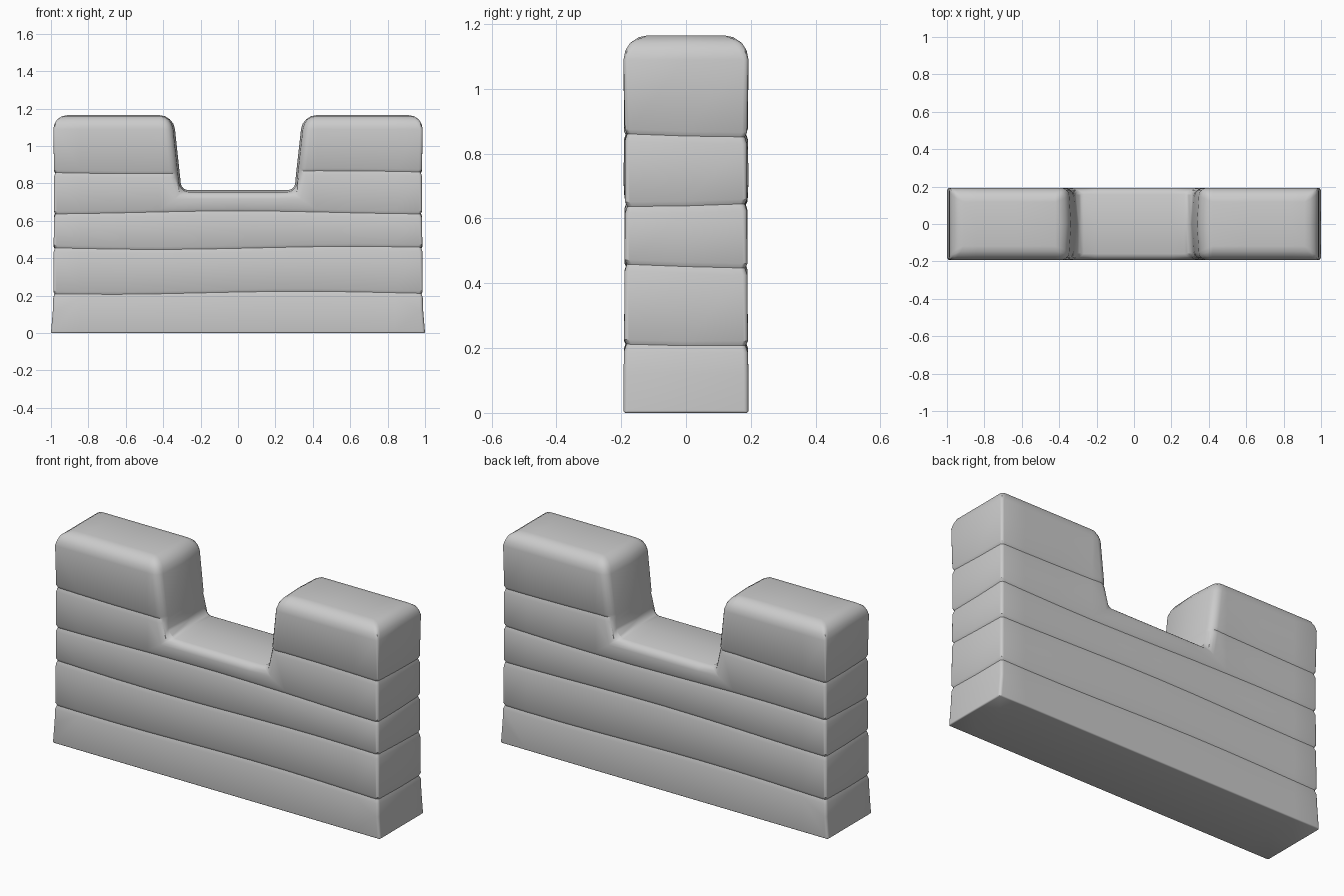
import bpy
import bmesh
import math
import random

random.seed(4)
if "Cube" in bpy.data.objects:
    bpy.data.objects.remove(bpy.data.objects["Cube"])

HALF_DEPTH, TOP, FLOOR = 0.193, 1.165, 0.765
COURSES = (0.215, 0.455, 0.645, 0.86)

stone = bpy.data.materials.new("light grey stone")
stone.use_nodes = True
grey = (0.6, 0.6, 0.6, 1)
stone.diffuse_color = grey
stone.node_tree.nodes["Principled BSDF"].inputs["Base Color"].default_value = grey

# Wall outline with a notch between two merlons
right_half = [(1, 0), (0.99, 0.12), (0.987, TOP), (0.345, TOP), (0.302, FLOOR)]
outline = right_half + [(-x, z) for x, z in reversed(right_half)]

bm = bmesh.new()
front = bm.faces.new([bm.verts.new((x, -HALF_DEPTH, z)) for x, z in outline])
back = bmesh.ops.extrude_face_region(bm, geom=[front], use_keep_orig=True)
for v in back["geom"]:
    if isinstance(v, bmesh.types.BMVert):
        v.co.y = HALF_DEPTH
bmesh.ops.recalc_face_normals(bm, faces=bm.faces)


# Soft weathered edges: widest round the merlon tops
def edge_weight(edge):
    a, b = (v.co for v in edge.verts)
    low, high = min(a.z, b.z), max(a.z, b.z)
    inner = max(abs(a.x), abs(b.x)) < 0.4
    if low > TOP - 0.01:
        return 1.0
    if inner and high > TOP - 0.01:
        return 0.5
    if inner:
        return 0.45
    if high < 0.01:
        return 0.1
    if abs(a.y - b.y) > 0.1:
        return 0.0
    return 0.2


weights = bm.edges.layers.float.new("bevel_weight_edge")
for edge in bm.edges:
    edge[weights] = edge_weight(edge)

mesh = bpy.data.meshes.new("battlement_wall")
bm.to_mesh(mesh)
bm.free()
wall = bpy.data.objects.new("battlement_wall", mesh)
bpy.context.collection.objects.link(wall)
bevel = wall.modifiers.new("rounded edges", "BEVEL")
bevel.limit_method = "WEIGHT"
bevel.width = 0.075
bevel.segments = 4

# Bake the bevel so the courses can be cut through it
bpy.context.view_layer.update()
bm = bmesh.new()
bm.from_object(wall, bpy.context.evaluated_depsgraph_get())
wall.modifiers.clear()


def cut(point, normal):
    bmesh.ops.bisect_plane(bm, geom=bm.verts[:] + bm.edges[:] + bm.faces[:],
                           plane_co=point, plane_no=normal, dist=1e-5)


for i in range(-4, 5):
    cut((i * 0.21, 0, 0), (1, 0, 0))
cut((0, 0, 0), (0, 1, 0))

# Shallow, slightly uneven joints between the stone courses
for z in COURSES:
    for offset in (-0.022, 0, 0.014):
        cut((0, 0, z + offset), (0, 0, 1))
    joint = [v for v in bm.verts if abs(v.co.z - z) < 0.03]
    phase = random.uniform(0, math.tau)
    for v in joint:
        depth = 0.009 if abs(v.co.z - z) < 0.002 else -0.002
        if abs(v.co.y) > 0.14:
            v.co.y -= math.copysign(depth, v.co.y)
        if abs(v.co.x) > 0.95:
            v.co.x -= math.copysign(depth, v.co.x)
        v.co.z += 0.008 * math.sin(3 * v.co.x + 5 * v.co.y + phase)

# Crown the notch floor and bow the merlon sides toward the middle
for v in bm.verts:
    if abs(v.co.x) < 0.4 and v.co.z > 0.7:
        edge = (v.co.y / HALF_DEPTH) ** 2
        if v.co.z < 0.78:
            v.co.z -= 0.015 * edge
        elif abs(v.co.x) > 0.28:
            v.co.x += math.copysign(0.015 * edge, v.co.x)

bmesh.ops.recalc_face_normals(bm, faces=bm.faces)
bm.to_mesh(mesh)
bm.free()
mesh.materials.clear()
mesh.materials.append(stone)

bpy.ops.object.select_all(action="DESELECT")
wall.select_set(True)
bpy.context.view_layer.objects.active = wall
bpy.ops.object.shade_smooth_by_angle(angle=math.radians(30))
